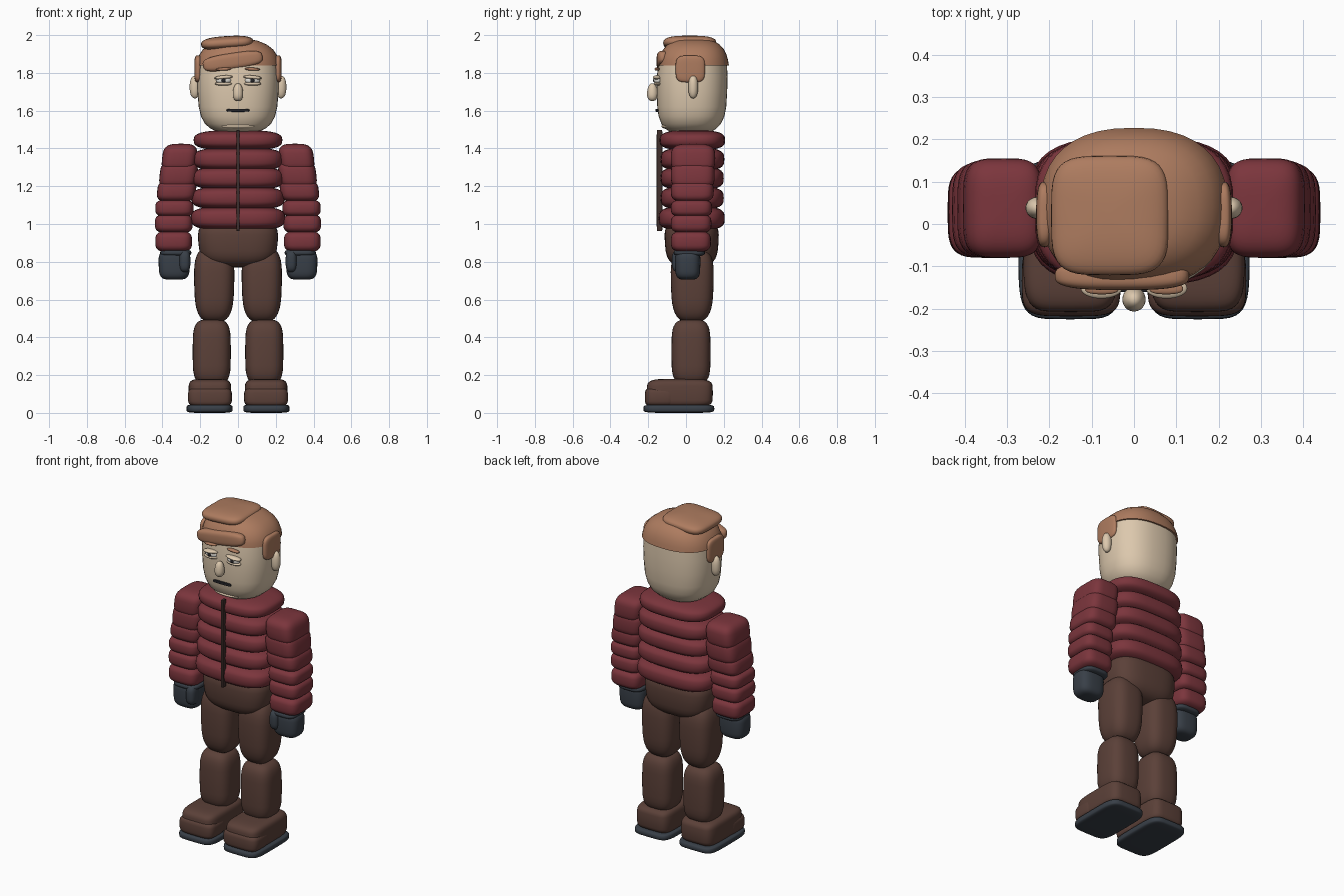
import bpy, bmesh, math
from mathutils import Euler, Vector

if "Cube" in bpy.data.objects:
    bpy.data.objects.remove(bpy.data.objects["Cube"])


def material(name, rgb):
    m = bpy.data.materials.new(name)
    m.diffuse_color = (*rgb, 1)
    m.use_nodes = True
    m.node_tree.nodes["Principled BSDF"].inputs["Base Color"].default_value = m.diffuse_color
    return m


RED = material("jacket red", (0.20, 0.036, 0.046))
BROWN = material("trouser brown", (0.105, 0.052, 0.040))
SLATE = material("dark slate", (0.040, 0.050, 0.064))
SKIN = material("skin", (0.72, 0.58, 0.42))
HAIR = material("hair", (0.42, 0.20, 0.115))
WHITE = material("eye white", (0.75, 0.73, 0.68))
DARK = material("dark line", (0.018, 0.018, 0.022))
ZIP = material("zip brown", (0.05, 0.028, 0.024))

SEGS = 40


def power(v, e):
    return math.copysign(abs(v) ** e, v)


def ring(rx, ry, n):
    """Superellipse outline."""
    return [(rx * power(math.cos(a), 2 / n), ry * power(math.sin(a), 2 / n))
            for a in (2 * math.pi * i / SEGS for i in range(SEGS))]


def skin_rings(name, rings, mat):
    """Join stacked rings of points into a closed smooth solid."""
    bm = bmesh.new()
    rows = [[bm.verts.new(p) for p in r] for r in rings]
    for a, b in zip(rows, rows[1:]):
        for i in range(SEGS):
            j = (i + 1) % SEGS
            bm.faces.new((a[i], a[j], b[j], b[i]))
    bm.faces.new(rows[0][::-1])
    bm.faces.new(rows[-1])
    me = bpy.data.meshes.new(name)
    bm.to_mesh(me)
    bm.free()
    me.materials.append(mat)
    ob = bpy.data.objects.new(name, me)
    bpy.context.collection.objects.link(ob)
    bpy.context.view_layer.objects.active = ob
    ob.select_set(True)
    bpy.ops.object.shade_smooth_by_angle(angle=math.radians(50))
    ob.select_set(False)
    return ob


def puff(name, loc, half, mat, pv=3.0, ph=3.0, lean=0.0, taper=0.0, rot=(0, 0, 0)):
    """Rounded block: pv and ph set how boxy it is upright and in plan."""
    turn, rings, steps = Euler(rot), [], 18
    for k in range(steps + 1):
        t = math.pi * (k / steps - 0.5) * 0.985
        h = power(math.sin(t), 2 / pv)
        s = math.cos(t) ** (2 / pv) * (1 + taper * h)
        rings.append([Vector(loc) + turn.to_matrix() @ Vector((x + lean * h * half[2], y, h * half[2]))
                      for x, y in ring(half[0] * s, half[1] * s, ph)])
    return skin_rings(name, rings, mat)


def span(name, x, y, z, mat, **kw):
    """Puff given by its extents."""
    return puff(name, [(a + b) / 2 for a, b in (x, y, z)],
                [(b - a) / 2 for a, b in (x, y, z)], mat, **kw)


def loft(name, table, mat, n):
    """Solid from rows of (z, half width, front y, back y)."""
    return skin_rings(name, [[(x, y + (f + b) / 2, z) for x, y in ring(w, (b - f) / 2, n)]
                             for z, w, f, b in table], mat)


# Head and hair cap
loft("head", [(1.485, .10, -.08, .13), (1.505, .145, -.11, .16), (1.53, .175, -.13, .185),
              (1.57, .196, -.145, .203), (1.62, .208, -.152, .213), (1.70, .215, -.155, .218),
              (1.78, .217, -.155, .22), (1.86, .212, -.143, .216)], SKIN, 2.4)
loft("hair_cap", [(1.84, .221, -.149, .227), (1.865, .217, -.146, .223), (1.895, .205, -.138, .215),
                  (1.925, .185, -.12, .2), (1.95, .152, -.10, .178), (1.97, .105, -.07, .145),
                  (1.98, .05, -.02, .09)], HAIR, 2.4)
puff("hair_top_tuft", (-.057, .02, 1.958), (.139, .141, .037), HAIR, 2.6, 4, rot=(0, -.06, 0))
puff("hair_fringe", (-.028, -.122, 1.862), (.16, .034, .043), HAIR, 3.2, 3, rot=(0, -.15, 0))

# Face
puff("nose", (0, -.178, 1.698), (.027, .028, .047), SKIN, 2.3, 2, taper=-.15)
puff("mouth", (0, -.153, 1.602), (.06, .008, .008), DARK, 4, 4)
puff("chin", (0, -.075, 1.518), (.10, .055, .018), SKIN, 2, 2.2)
for s, side in ((-1, "left"), (1, "right")):
    puff("eyeball_" + side, (s * .076, -.148, 1.76), (.04, .022, .02), WHITE, 2, 2)
    puff("upper_lid_" + side, (s * .077, -.152, 1.776), (.049, .024, .011), SKIN, 2, 2, rot=(0, s * .08, 0))
    puff("lower_lid_" + side, (s * .077, -.148, 1.743), (.046, .022, .011), SKIN, 2, 2)
    puff("iris_" + side, (s * .076, -.165, 1.76), (.012, .009, .012), DARK, 2, 2)
    puff("eyebrow_" + side, (s * .076, -.153, 1.82), (.04, .013, .008), HAIR, 2.5, 2.5, rot=(0, s * .05, 0))
    puff("ear_" + side, (s * .228, .038, 1.725), (.028, .026, .06), SKIN, 2.3, 2)
    span("sideburn_" + side, sorted((s * .192, s * .231)), (-.055, .10), (1.75, 1.892), HAIR, pv=4, ph=2.8)

# Padded jacket body and collar
for i, (z0, z1, w, f, b) in enumerate([(.965, 1.095, .25, -.145, .205), (1.075, 1.20, .247, -.135, .20),
                                       (1.18, 1.305, .245, -.135, .20), (1.28, 1.405, .24, -.135, .203)]):
    span(f"jacket_row_{i}", (-w, w), (f, b), (z0, z1), RED, pv=3.2, ph=3.2)
span("jacket_collar", (-.235, .235), (-.14, .207), (1.39, 1.497), RED, pv=3, ph=3)
span("jacket_zip", (-.008, .008), (-.155, -.125), (.963, 1.497), ZIP, pv=20, ph=8)

# Hips
span("hips", (-.21, .21), (-.112, .172), (.77, 1.03), BROWN, pv=3.2, ph=3, taper=.06)

# Sleeve rows: bottom, top, inner x, outer x, back y
SLEEVE = [(.85, .965, .243, .438, .132), (.95, 1.055, .24, .440, .135), (1.035, 1.132, .235, .438, .138),
          (1.115, 1.235, .222, .428, .147), (1.18, 1.34, .215, .415, .152), (1.27, 1.425, .218, .402, .155)]
for s, side in ((-1, "left"), (1, "right")):
    def mirrored(a, b):
        return sorted((s * a, s * b))
    for i, (z0, z1, a, b, back) in enumerate(SLEEVE):
        span(f"sleeve_{side}_{i}", mirrored(a, b), (-.08, back), (z0, z1), RED, pv=3.4, ph=4,
             lean=-s * (.11 if i > 2 else 0))
    # Mittens
    span("cuff_" + side, mirrored(.247, .412), (-.065, .10), (.828, .868), SLATE, pv=3, ph=3.5)
    span("mitten_" + side, mirrored(.255, .42), (-.058, .076), (.705, .86), SLATE, pv=4, ph=3, taper=.03)
    span("thumb_" + side, mirrored(.252, .312), (-.075, .005), (.745, .86), SLATE, pv=3, ph=2.6)
    # Legs
    span("thigh_" + side, mirrored(.02, .232), (-.08, .146), (.48, .88), BROWN, pv=3.2, ph=3, taper=.05)
    span("shin_" + side, mirrored(.038, .24), (-.077, .13), (.15, .495), BROWN, pv=4, ph=3)
    # Boots
    span("boot_" + side, mirrored(.036, .262), (-.208, .142), (.03, .18), BROWN, pv=5, ph=5)
    span("boot_toe_" + side, mirrored(.032, .265), (-.218, -.05), (.03, .138), BROWN, pv=4, ph=4.5)
    span("boot_sole_" + side, mirrored(.028, .273), (-.225, .15), (0, .045), SLATE, pv=5, ph=5)
